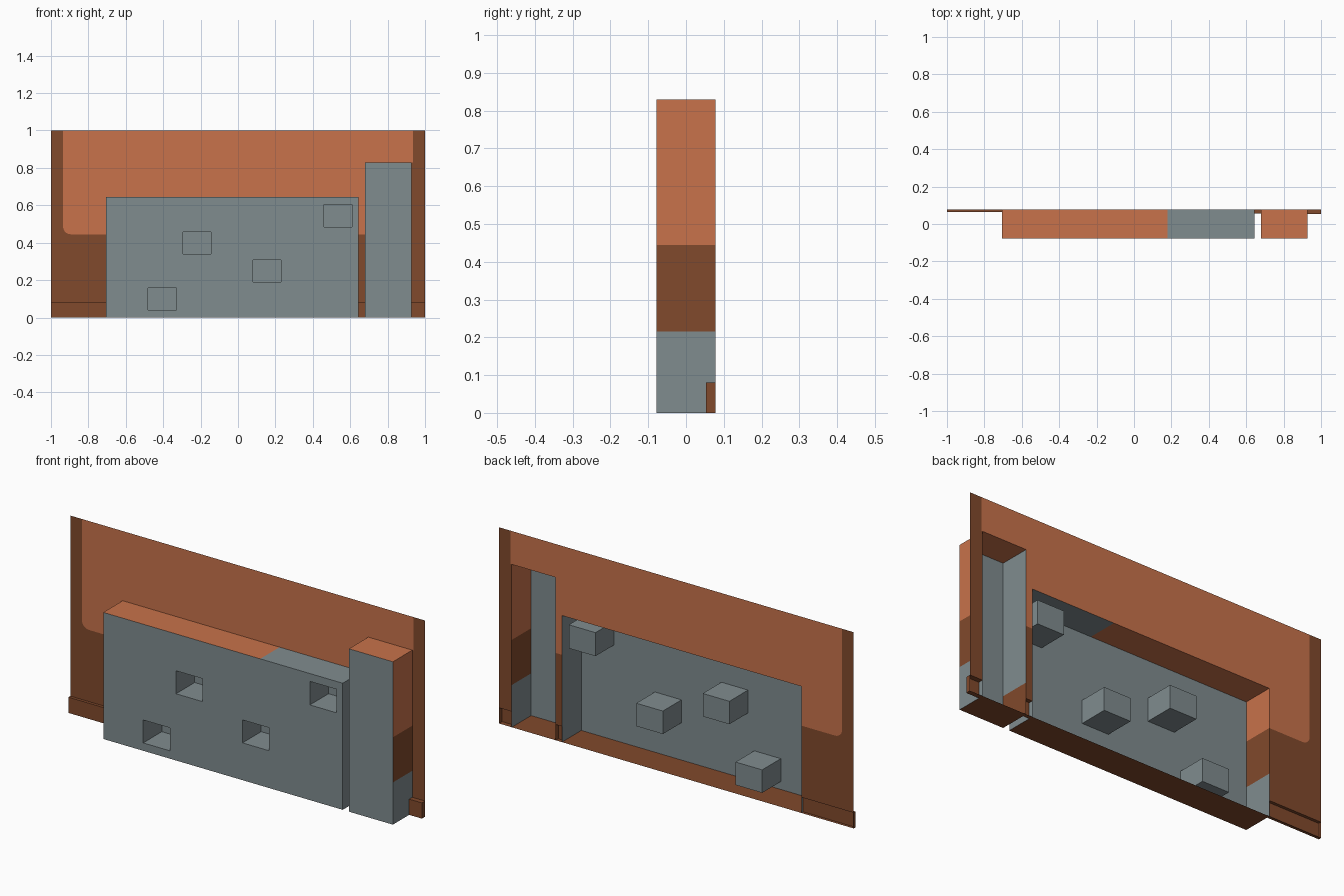
import bpy, bmesh, math

if "Cube" in bpy.data.objects:
    bpy.data.objects.remove(bpy.data.objects["Cube"])

YB, YF = 0.078, -0.078          # back sheet and block fronts


def material(name, rgb):
    m = bpy.data.materials.new(name)
    m.diffuse_color = (*rgb, 1)
    m.use_nodes = True
    m.node_tree.nodes["Principled BSDF"].inputs["Base Color"].default_value = m.diffuse_color
    return m


MATS = [material("orange paint", (0.58, 0.17, 0.07)),
        material("brown paint", (0.22, 0.067, 0.025)),
        material("grey concrete", (0.216, 0.262, 0.275))]
ORANGE, BROWN, GREY = 0, 1, 2


class Part:
    """Collects flat faces into one named object."""

    def __init__(self, name):
        self.name, self.bm = name, bmesh.new()

    def face(self, pts, mat):
        f = self.bm.faces.new([self.bm.verts.new(p) for p in pts])
        f.material_index = mat

    def front(self, x0, x1, z0, z1, y, mat):
        self.face([(x0, y, z0), (x1, y, z0), (x1, y, z1), (x0, y, z1)], mat)

    def level(self, x0, x1, y0, y1, z, mat, up=True):
        p = [(x0, y0, z), (x1, y0, z), (x1, y1, z), (x0, y1, z)]
        self.face(p if up else p[::-1], mat)

    def side(self, x, y0, y1, bands, right=True):
        # bands: (bottom, top, colour) stacked up the wall
        for z0, z1, mat in bands:
            p = [(x, y0, z0), (x, y1, z0), (x, y1, z1), (x, y0, z1)]
            self.face(p if right else p[::-1], mat)

    def finish(self):
        bmesh.ops.remove_doubles(self.bm, verts=self.bm.verts, dist=0.0005)
        me = bpy.data.meshes.new(self.name)
        self.bm.to_mesh(me)
        self.bm.free()
        for m in MATS:
            me.materials.append(m)
        bpy.context.collection.objects.link(bpy.data.objects.new(self.name, me))


def bands(top):
    return [(0, 0.215, GREY), (0.215, 0.445, BROWN), (0.445, top, ORANGE)]


# Main dimensions
WX0, WX1, WZ = -0.705, 0.645, 0.645     # wide block
TX0, TX1, TZ = 0.68, 0.928, 0.83        # tall block
BX, BZ, R, SK = 0.935, 0.445, 0.04, 0.08  # border, radius, skirting height

# Back panel: orange field with a rounded corner in a brown border, open behind blocks
p = Part("back_panel")
arc = [(-BX + R - R * math.cos(a), YB, BZ + R - R * math.sin(a))
       for a in [i * math.pi / 12 for i in range(7)]]
p.face(arc + [(WX0, YB, BZ), (WX0, YB, 1), (-BX, YB, 1)], ORANGE)
p.front(-1, -BX, BZ + R, 1, YB, BROWN)
p.front(-1, WX0, SK, BZ, YB, BROWN)
p.face([(-1, YB, BZ + R), (-1, YB, BZ)] + arc[::-1], BROWN)
p.front(WX0, WX1, WZ, 1, YB, ORANGE)
p.front(WX1, TX0, BZ, 1, YB, ORANGE)
p.front(WX1, TX0, SK, BZ, YB, BROWN)
p.front(TX0, BX, TZ, 1, YB, ORANGE)
p.front(BX, 1, TZ, 1, YB, BROWN)
p.front(TX1, 1, SK, TZ, YB, BROWN)
p.finish()

# Skirting pieces, open at the back
p = Part("skirting")
for x0, x1, y in [(-1, WX0, 0.063), (WX1, TX0, 0.057), (TX1, 1, 0.053)]:
    p.front(x0, x1, 0, SK, y, BROWN)
    p.level(x0, x1, y, YB, SK, BROWN)
    p.level(x0, x1, y, YB, 0, BROWN, up=False)
    if x0 == -1:
        p.side(x0, y, YB, [(0, SK, BROWN)], right=False)
    if x1 == 1:
        p.side(x1, y, YB, [(0, SK, BROWN)])
p.finish()

# Tall block
p = Part("tall_block")
p.front(TX0, TX1, 0, TZ, YF, GREY)
p.side(TX0, YF, YB, [(0, 0.16, BROWN), (0.16, TZ, GREY)], right=False)
p.side(TX1, YF, YB, bands(TZ))
p.level(TX0, TX1, YF, YB, TZ, ORANGE)
p.level(TX0, TX1, YF, YB, 0, BROWN, up=False)
p.finish()

# Wide block: front face is a grid that leaves the pocket openings free
pockets = [(-0.48, -0.33, 0.04, 0.157), (-0.295, -0.145, 0.34, 0.457),
           (0.08, 0.23, 0.19, 0.307), (0.46, 0.61, 0.485, 0.605)]
p = Part("wide_block")
xs = sorted([WX0, WX1] + [v for q in pockets for v in q[:2]])
zs = sorted([0, WZ] + [v for q in pockets for v in q[2:]])
for x0, x1 in zip(xs, xs[1:]):
    for z0, z1 in zip(zs, zs[1:]):
        if (x0, x1, z0, z1) not in pockets:
            p.front(x0, x1, z0, z1, YF, GREY)
p.side(WX0, YF, YB, bands(WZ), right=False)
p.side(WX1, YF, YB, [(0, WZ, GREY)])
p.level(WX0, 0.18, YF, YB, WZ, ORANGE)
p.level(0.18, WX1, YF, YB, WZ, GREY)
p.level(WX0, WX1, YF, YB, 0, BROWN, up=False)
p.finish()

# Pockets set into the wide block
p = Part("wall_pockets")
YP = YF + 0.15
for x0, x1, z0, z1 in pockets:
    p.front(x0, x1, z0, z1, YP, GREY)
    p.side(x0, YF, YP, [(z0, z1, GREY)])
    p.side(x1, YF, YP, [(z0, z1, GREY)], right=False)
    p.level(x0, x1, YF, YP, z0, GREY)
    p.level(x0, x1, YF, YP, z1, GREY, up=False)
p.finish()
